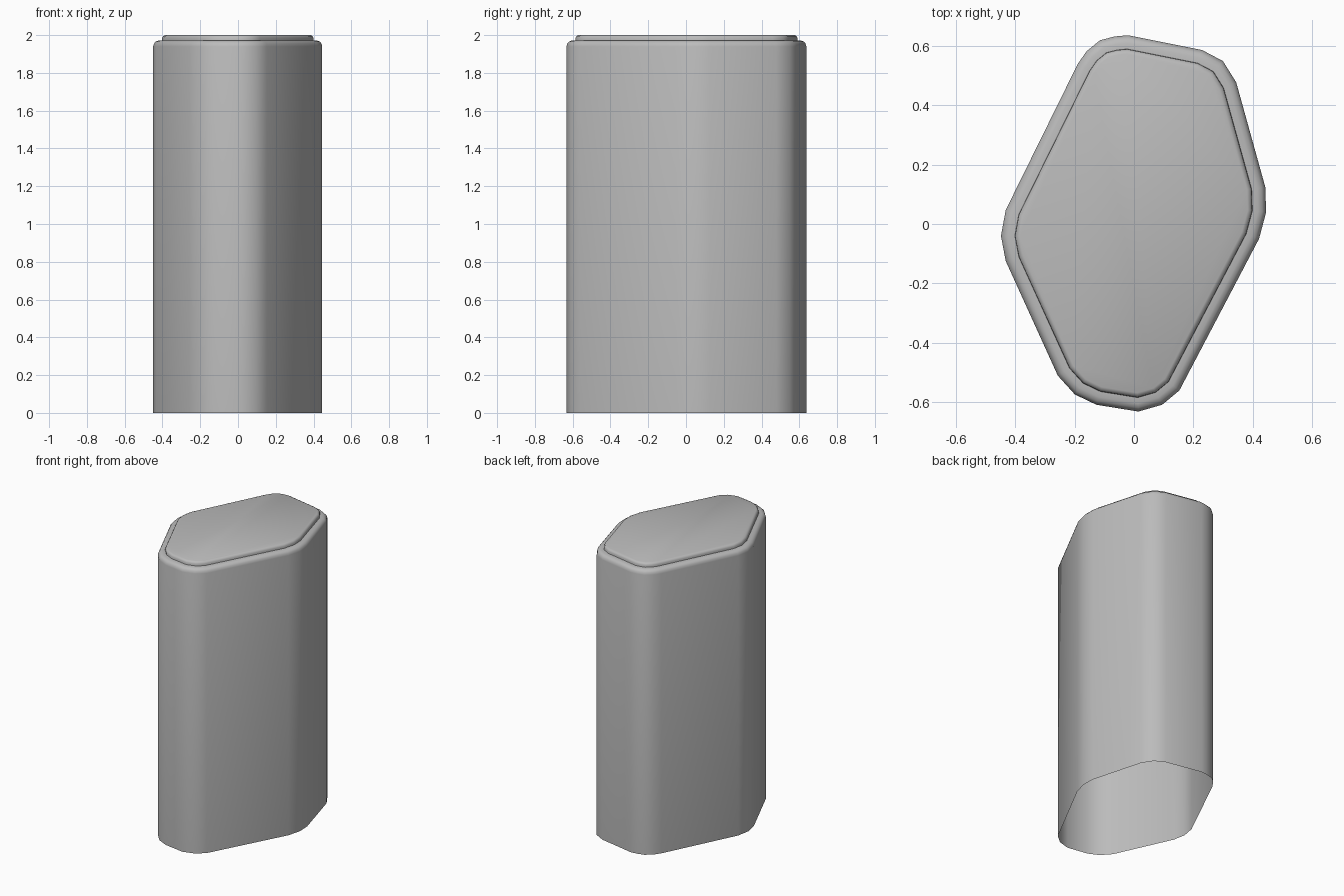
import bpy
import bmesh
import math
from mathutils import Vector

cube = bpy.data.objects.get("Cube")
if cube:
    bpy.data.objects.remove(cube, do_unlink=True)

grey = bpy.data.materials.new("plain grey")
grey.use_nodes = True
colour = (0.5, 0.5, 0.5, 1)
grey.diffuse_color = colour
grey.node_tree.nodes["Principled BSDF"].inputs["Base Color"].default_value = colour

# Rounded hexagon footprint, clockwise from the back
outline = [Vector(p) for p in (
    (-.19, .54), (-.16, .583), (-.115, .62), (-.065, .633), (-.02, .637),
    (.23, .587), (.30, .55), (.345, .478),
    (.443, .125), (.446, .04), (.422, -.05),
    (.153, -.562), (.095, -.61), (.015, -.633),
    (-.127, -.61), (-.2, -.575), (-.257, -.512),
    (-.433, -.125), (-.449, -.04), (-.433, .047))]


def inset(points, distance):
    """Move every side of a clockwise outline inward by a distance."""
    result = []
    for i, p in enumerate(points):
        before = (p - points[i - 1]).normalized()
        after = (points[(i + 1) % len(points)] - p).normalized()
        n1 = Vector((before.y, -before.x))
        n2 = Vector((after.y, -after.x))
        result.append(p + (n1 + n2) * distance / (1 + n1.dot(n2)))
    return result


# Open-bottomed shell: wall, rounded shoulder, raised lid (inset, height)
steps = [(0, 0), (0, 1.94), (.004, 1.955), (.013, 1.966), (.027, 1.971),
         (.046, 1.972), (.047, 1.986), (.052, 1.995), (.062, 2)]
bm = bmesh.new()
rings = [[bm.verts.new((p.x, p.y, z)) for p in inset(outline, d)] for d, z in steps]
count = len(outline)
for low, high in zip(rings, rings[1:]):
    for i in range(count):
        j = (i + 1) % count
        bm.faces.new((low[j], low[i], high[i], high[j]))
bm.faces.new(list(reversed(rings[-1])))

mesh = bpy.data.meshes.new("pillar")
bm.to_mesh(mesh)
bm.free()
mesh.materials.append(grey)
pillar = bpy.data.objects.new("pillar", mesh)
bpy.context.collection.objects.link(pillar)

# Smooth shading with a crisp seam around the lid
bpy.ops.object.select_all(action='DESELECT')
pillar.select_set(True)
bpy.context.view_layer.objects.active = pillar
bpy.ops.object.shade_smooth_by_angle(angle=math.radians(55))
